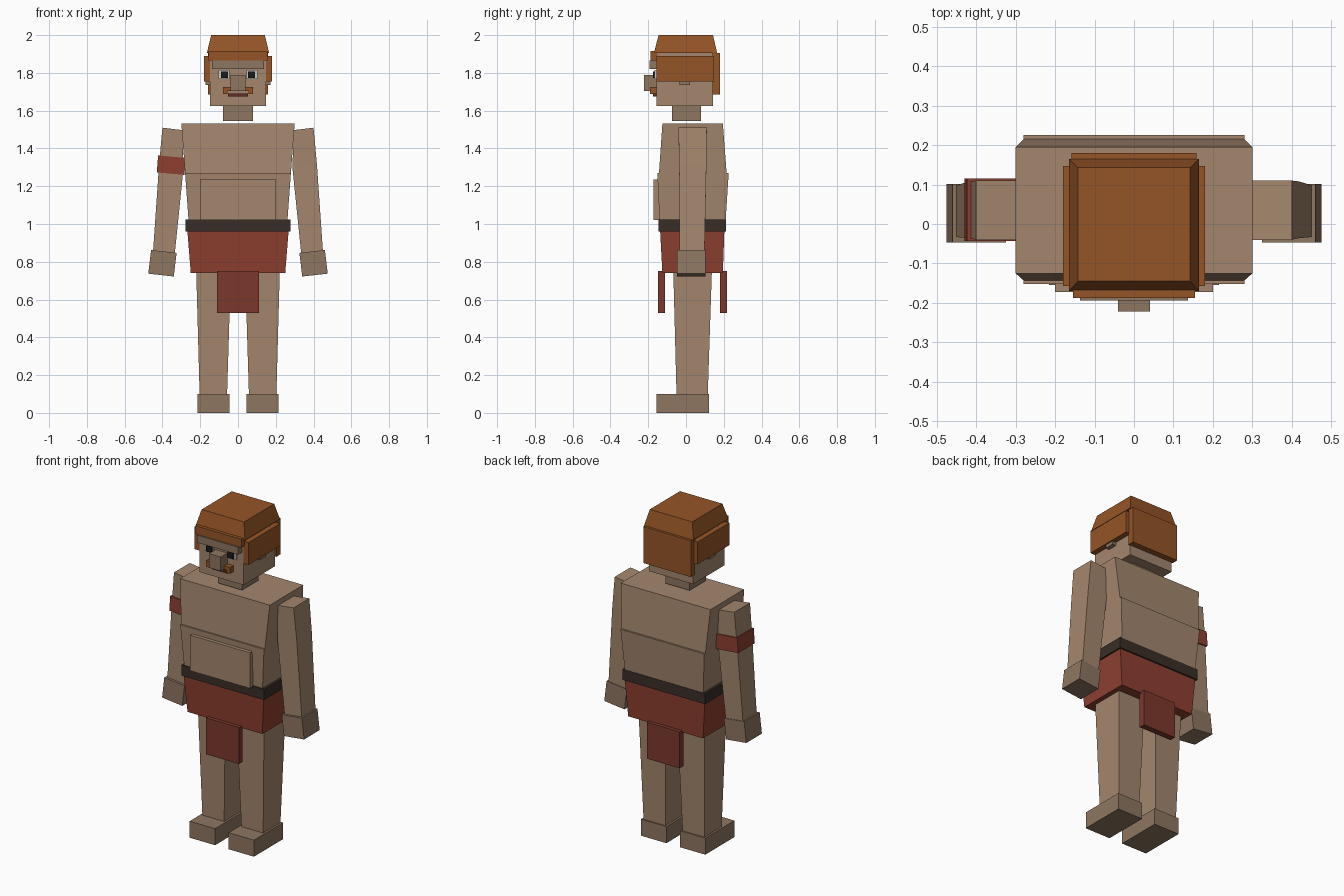
import bpy


def material(name, rgb):
    m = bpy.data.materials.new(name)
    m.diffuse_color = (*rgb, 1)
    return m


SKIN = material("skin", (0.37, 0.24, 0.155))
DARK_SKIN = material("dark_skin", (0.27, 0.18, 0.12))
HAIR = material("hair", (0.30, 0.09, 0.02))
RED = material("red_cloth", (0.27, 0.05, 0.03))
DARK_RED = material("dark_red_cloth", (0.20, 0.04, 0.025))
BELT = material("belt_leather", (0.04, 0.027, 0.02))
WHITE = material("eye_white", (0.75, 0.75, 0.72))
BLACK = material("pupil_black", (0.01, 0.01, 0.012))
LIP = material("lip", (0.11, 0.025, 0.02))


def loft(name, sections, mat, side=1):
    """Stack four-sided sections (x0, x1, y0, y1, z at x0, z at x1), bottom to top."""
    verts, faces = [], []
    for x0, x1, y0, y1, z0, z1 in sections:
        verts += [(side * x, y, z) for x, y, z in
                  ((x0, y0, z0), (x1, y0, z1), (x1, y1, z1), (x0, y1, z0))]
    for s in range(0, len(verts) - 4, 4):
        faces += [(s + i, s + (i + 1) % 4, s + 4 + (i + 1) % 4, s + 4 + i) for i in range(4)]
    n = len(verts)
    faces += [(3, 2, 1, 0), (n - 4, n - 3, n - 2, n - 1)]
    if side < 0:
        faces = [f[::-1] for f in faces]
    mesh = bpy.data.meshes.new(name)
    mesh.from_pydata(verts, [], faces)
    mesh.materials.append(mat)
    ob = bpy.data.objects.new(name, mesh)
    bpy.context.collection.objects.link(ob)
    return ob


def flat(x0, x1, y0, y1, z):
    return (x0, x1, y0, y1, z, z)


def box(name, x0, x1, y0, y1, z0, z1, mat, side=1):
    return loft(name, [flat(x0, x1, y0, y1, z0), flat(x0, x1, y0, y1, z1)], mat, side)


def taper(name, w0, y0, z0, w1, y1, z1, mat):
    """Centred tapered block from half width w0 to w1."""
    return loft(name, [flat(-w0, w0, *y0, z0), flat(-w1, w1, *y1, z1)], mat)


# torso
taper("lower_torso", 0.262, (-0.14, 0.21), 1.02, 0.28, (-0.152, 0.226), 1.27, SKIN)
taper("upper_torso", 0.28, (-0.143, 0.215), 1.27, 0.30, (-0.125, 0.195), 1.532, SKIN)
box("belly_panel", -0.20, 0.20, -0.172, -0.13, 1.02, 1.235, SKIN)

# loincloth
box("belt", -0.277, 0.277, -0.146, 0.212, 0.96, 1.025, BELT)
taper("loincloth", 0.25, (-0.125, 0.195), 0.74, 0.268, (-0.137, 0.203), 0.965, RED)
box("front_flap", -0.11, 0.11, -0.148, -0.112, 0.53, 0.75, DARK_RED)
box("back_flap", -0.11, 0.11, 0.18, 0.217, 0.53, 0.75, DARK_RED)

# neck and head
box("neck", -0.08, 0.08, -0.075, 0.08, 1.545, 1.63, DARK_SKIN)
box("head", -0.148, 0.148, -0.157, 0.143, 1.625, 1.92, SKIN)

# hair
taper("hair_top", 0.165, (-0.17, 0.165), 1.905, 0.142, (-0.145, 0.143), 2.0, HAIR)
box("hair_fringe", -0.155, 0.155, -0.187, -0.15, 1.865, 1.915, HAIR)
box("hair_back", -0.158, 0.158, 0.14, 0.18, 1.685, 1.905, HAIR)

# face
box("brow", -0.137, 0.137, -0.194, -0.15, 1.82, 1.865, DARK_SKIN)
box("nose", -0.04, 0.04, -0.222, -0.15, 1.705, 1.79, DARK_SKIN)
box("moustache", -0.08, 0.08, -0.19, -0.15, 1.703, 1.725, HAIR)
box("mouth", -0.052, 0.052, -0.175, -0.15, 1.675, 1.692, LIP)

for side, label in ((-1, "right"), (1, "left")):
    # head details
    box(label + "_side_hair", 0.145, 0.18, -0.157, 0.147, 1.755, 1.89, HAIR, side)
    box(label + "_ear", 0.14, 0.172, -0.035, 0.022, 1.735, 1.80, DARK_SKIN, side)
    box(label + "_eye", 0.046, 0.104, -0.168, -0.15, 1.768, 1.815, WHITE, side)
    box(label + "_pupil", 0.053, 0.09, -0.176, -0.16, 1.772, 1.808, BLACK, side)
    box(label + "_moustache_tip", 0.055, 0.08, -0.19, -0.15, 1.688, 1.704, HAIR, side)

    # arm, bent slightly below the shoulder
    loft(label + "_arm", [(0.335, 0.45, -0.033, 0.098, 0.84, 0.85),
                          (0.288, 0.418, -0.036, 0.108, 1.30, 1.315),
                          (0.295, 0.40, -0.04, 0.11, 1.497, 1.51)], SKIN, side)
    loft(label + "_hand", [(0.34, 0.475, -0.047, 0.102, 0.722, 0.737),
                           (0.325, 0.46, -0.047, 0.102, 0.847, 0.862)], DARK_SKIN, side)

    # leg
    loft(label + "_leg", [flat(0.058, 0.203, -0.05, 0.115, 0.09),
                          flat(0.037, 0.222, -0.068, 0.138, 0.78)], SKIN, side)
    box(label + "_foot", 0.045, 0.215, -0.155, 0.123, 0, 0.10, DARK_SKIN, side)

# armband on the right arm
loft("armband", [(0.283, 0.43, -0.043, 0.115, 1.26, 1.273),
                 (0.279, 0.423, -0.043, 0.115, 1.35, 1.363)], RED, -1)
